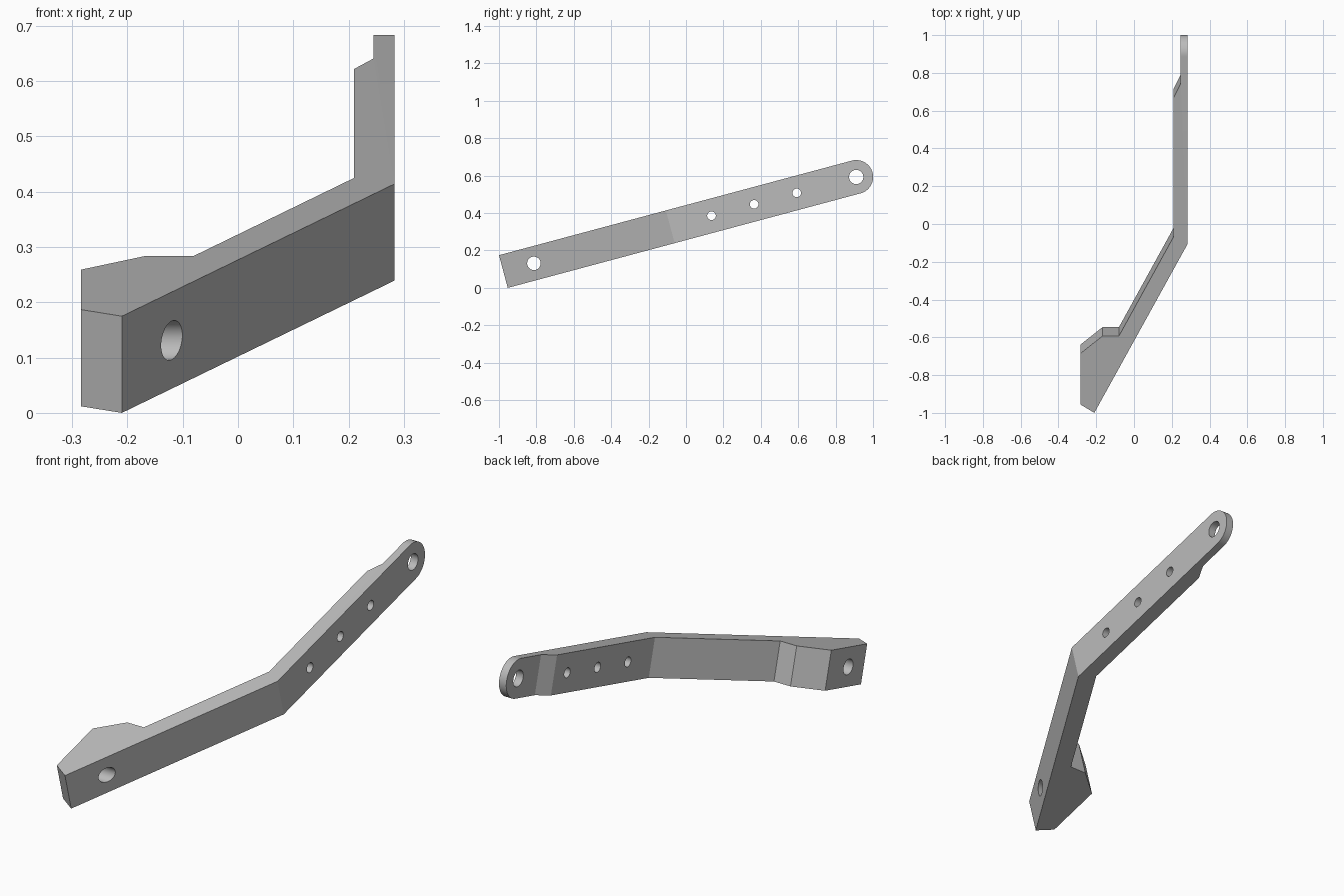
import bpy, bmesh
from math import pi, cos, sin, radians
from mathutils import Matrix, Vector

cube = bpy.data.objects.get("Cube")
if cube:
    bpy.data.objects.remove(cube, do_unlink=True)

WIDTH = 0.181            # height of the bar across its tilt
MID = WIDTH / 2
TIP = 1.953              # distance along the bar to the rounded end's centre


def new_object(name, bm):
    bmesh.ops.recalc_face_normals(bm, faces=bm.faces)
    mesh = bpy.data.meshes.new(name)
    bm.to_mesh(mesh)
    bm.free()
    obj = bpy.data.objects.new(name, mesh)
    bpy.context.collection.objects.link(obj)
    return obj


def prism(name, points, sweep):
    bm = bmesh.new()
    face = bm.faces.new([bm.verts.new(p) for p in points])
    out = bmesh.ops.extrude_face_region(bm, geom=[face])
    moved = [v for v in out["geom"] if isinstance(v, bmesh.types.BMVert)]
    bmesh.ops.translate(bm, vec=Vector(sweep), verts=moved)
    return new_object(name, bm)


def boolean(obj, cutter, operation):
    cutter.hide_render = True
    mod = obj.modifiers.new(operation.title(), "BOOLEAN")
    mod.operation, mod.solver, mod.object = operation, "EXACT", cutter
    bpy.ops.object.modifier_apply(modifier=mod.name)
    bpy.data.objects.remove(cutter, do_unlink=True)


# Bent plan outline: x across, y along the bar
plan = [(-0.21, 0), (0.283, 0.924), (0.283, 2.2), (0.245, 2.2), (0.245, 1.80),
        (0.21, 1.727), (0.21, 0.966), (-0.08, 0.421), (-0.167, 0.421),
        (-0.284, 0.325), (-0.284, 0.046)]
arm = prism("bent_arm", [(x, y, -0.1) for x, y in plan], (0, 0, 0.4))

# Side profile with the rounded end
arc = [(TIP + MID * cos(a), MID + MID * sin(a))
       for a in (-pi / 2 + pi * i / 32 for i in range(33))]
side = [(-0.1, 0)] + arc + [(-0.1, WIDTH)]
profile = prism("side_profile", [(-0.5, y, z) for y, z in side], (1, 0, 0))

# Cross holes: distance along the bar, radius
bm = bmesh.new()
for along, radius in [(0.169, 0.036), (1.152, 0.023), (1.388, 0.023),
                      (1.624, 0.023), (TIP, 0.038)]:
    place = Matrix.Translation((0, along, MID)) @ Matrix.Rotation(pi / 2, 4, "Y")
    bmesh.ops.create_cone(bm, cap_ends=True, segments=48, radius1=radius,
                          radius2=radius, depth=1.2, matrix=place)
holes = new_object("hole_cutter", bm)

bpy.ops.object.select_all(action="DESELECT")
arm.select_set(True)
bpy.context.view_layer.objects.active = arm
boolean(arm, profile, "INTERSECT")
boolean(arm, holes, "DIFFERENCE")

# Tilt the finished bar upward toward the back
arm.data.transform(Matrix.Translation((0, -0.953, 0)) @ Matrix.Rotation(radians(15), 4, "X"))

# Plain grey finish
grey = bpy.data.materials.new("plain grey")
grey.use_nodes = True
grey.diffuse_color = (0.5, 0.5, 0.5, 1)
grey.node_tree.nodes["Principled BSDF"].inputs["Base Color"].default_value = (0.5, 0.5, 0.5, 1)
arm.data.materials.clear()
arm.data.materials.append(grey)
for poly in arm.data.polygons:
    poly.material_index = 0
bpy.ops.object.shade_smooth_by_angle(angle=radians(20))
